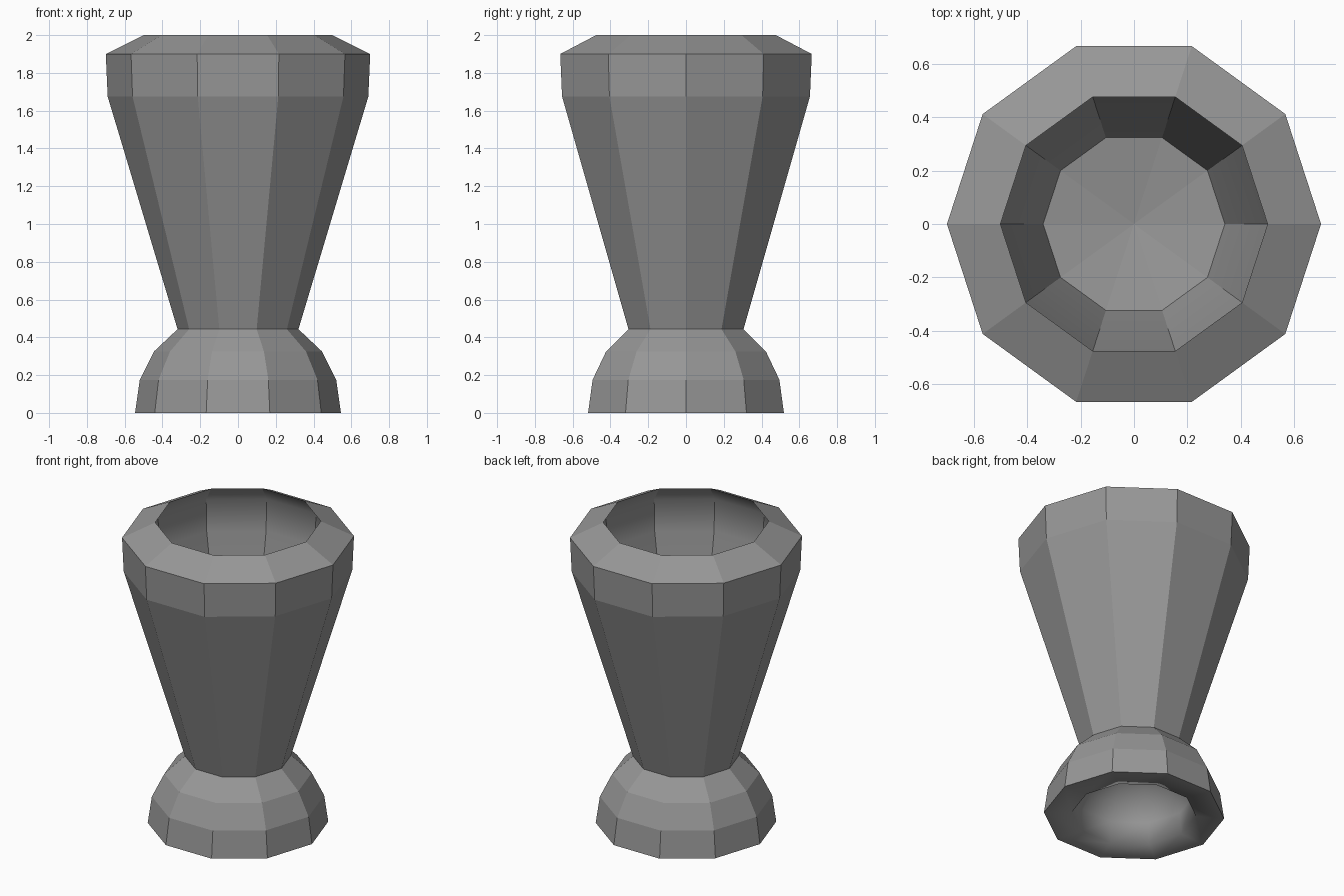
import bpy, bmesh, math

if "Cube" in bpy.data.objects:
    bpy.data.objects.remove(bpy.data.objects["Cube"])

SIDES = 10

# Dark grey for the whole vessel
grey = bpy.data.materials.new("dark_grey")
grey.diffuse_color = (0.31, 0.31, 0.31, 1)
grey.use_nodes = True
grey.node_tree.nodes["Principled BSDF"].inputs["Base Color"].default_value = grey.diffuse_color


def lathe(name, profile, smooth, creases):
    """Revolve (radius, z) points into a ten-sided shell; radius 0 closes at the axis.
    smooth: profile spans shaded smooth; creases: smooth spans with sharp uprights."""
    bm = bmesh.new()
    rings = []
    for r, z in profile:
        if r == 0:
            rings.append([bm.verts.new((0, 0, z))] * SIDES)
        else:
            rings.append([bm.verts.new((r * math.cos(math.tau * i / SIDES),
                                        r * math.sin(math.tau * i / SIDES), z))
                          for i in range(SIDES)])
    for k, (a, b) in enumerate(zip(rings, rings[1:])):
        for i in range(SIDES):
            j = (i + 1) % SIDES
            corners = list(dict.fromkeys((a[i], a[j], b[j], b[i])))
            face = bm.faces.new(corners)
            face.smooth = k in smooth
        if k in creases:
            for u, v in zip(a, b):
                bm.edges.get((u, v)).smooth = False
    # Edges between smooth and flat spans stay sharp
    for e in bm.edges:
        if len({f.smooth for f in e.link_faces}) > 1:
            e.smooth = False
    mesh = bpy.data.meshes.new(name)
    bm.to_mesh(mesh)
    bm.free()
    mesh.materials.append(grey)
    obj = bpy.data.objects.new(name, mesh)
    bpy.context.collection.objects.link(obj)
    return obj


# Foot: hollow underside and bottom ring (smooth), then the faceted bell up to the neck
lathe("foot", [(0, 0.40), (0.20, 0.35), (0.31, 0.25), (0.36, 0.15), (0.375, 0.01),
               (0.545, 0), (0.52, 0.175), (0.445, 0.325), (0.32, 0.443)],
      smooth={0, 1, 2, 3, 4}, creases=set())

# Cup: faceted flared outside, upright band, bevelled lip, then smooth inner wall and floor
lathe("cup", [(0.32, 0.443), (0.69, 1.675), (0.70, 1.90), (0.50, 2.0),
              (0.59, 1.89), (0.58, 1.68), (0.34, 0.88), (0, 0.83)],
      smooth={3, 4, 5}, creases={3, 4, 5})
